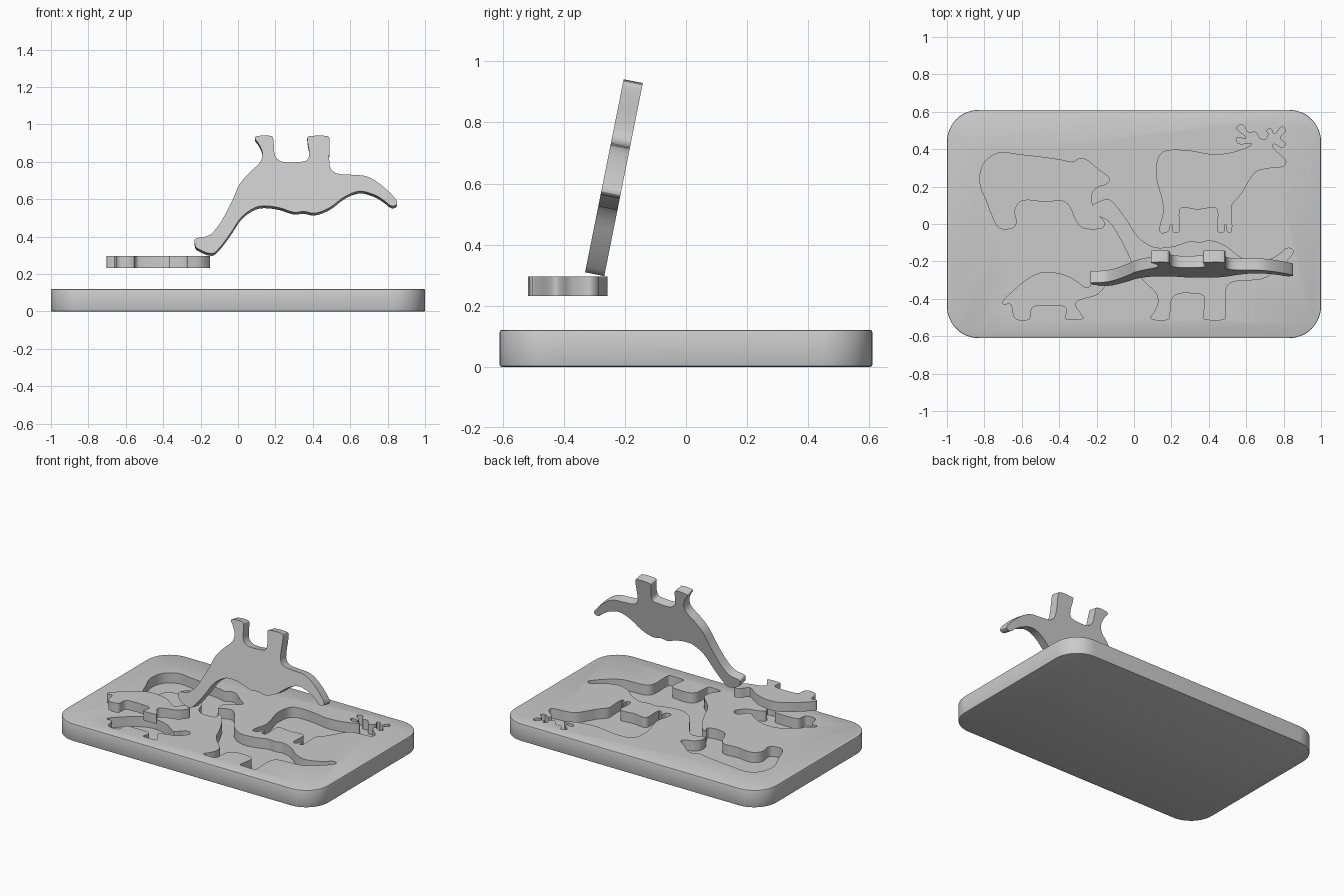
import bpy
import bmesh
import math
from mathutils import Vector, geometry

BOARD_HEIGHT = 0.12
POCKET_FLOOR = 0.05
PIECE_THICKNESS = 0.064

default_cube = bpy.data.objects.get("Cube")
if default_cube:
    bpy.data.objects.remove(default_cube, do_unlink=True)

# Plain grey finish shared by every part
grey = bpy.data.materials.new("plain_grey")
grey.use_nodes = True
grey.diffuse_color = (0.6, 0.6, 0.6, 1)
for node in grey.node_tree.nodes:
    if node.type == "BSDF_PRINCIPLED":
        node.inputs["Base Color"].default_value = grey.diffuse_color

# Animal outlines, in hundredths of a unit, traced clockwise from the rump
BEAR = [(-82, 28), (-79, 34), (-72, 38), (-61, 37), (-48, 35.5), (-38, 34),
        (-33, 33), (-29, 35), (-25, 34), (-19, 29), (-13, 24), (-15, 21.5),
        (-20, 19.5), (-23, 15), (-21, 7), (-16, 1), (-17, -2), (-27, -2),
        (-31, 2), (-34, 9), (-38, 12.5), (-48, 12), (-56, 13), (-61, 12),
        (-64, 7), (-63, 1), (-65, -2), (-72, -2), (-76, 5), (-79, 13),
        (-82, 20)]

DEER = [(12, 26), (13, 35), (17, 39), (30, 39), (42, 37), (52, 38), (61, 41),
        (63, 43), (56, 43), (55, 46), (60, 46), (55, 51), (58, 53), (61, 49),
        (65, 49), (67, 46), (70, 45), (72, 48), (71, 50), (73, 51), (75, 48),
        (79, 52), (81, 50), (78, 46), (81, 43), (79, 41), (75, 43), (74, 41),
        (81, 34), (80, 31), (72, 30), (65, 28), (60, 21), (57, 16), (52, 10),
        (52, 6), (52, -4), (50, -4), (49, 0), (48, -4), (45, -4), (45, 7),
        (43, 9), (34, 8), (26, 9), (24, 7), (24, -4), (21, -4), (20, 0),
        (18, -4), (14, -4), (16, 7), (15, 14), (13, 21)]

DINOSAUR = [(-23, 8), (-23, 5), (-18, 4), (-14, 2), (-9, -4.5), (-3, -16),
            (1, -25), (7, -32), (12, -37), (13, -42), (11, -47), (9, -50),
            (10, -51), (18, -51), (19, -48), (20, -40), (24, -37), (33, -37),
            (37, -38), (38, -42), (37, -50), (38, -51), (48, -51), (49, -49),
            (49, -35), (52, -31), (60, -30), (69, -29), (77, -24), (84, -17),
            (85, -14), (82, -13), (78, -16), (73, -19), (65, -21), (57, -18),
            (49, -12), (41, -9), (35, -10), (30, -9.5), (22, -12), (14, -13),
            (9, -12), (2, -7), (-4, 2), (-10, 10), (-14, 13), (-22, 10)]

TURTLE = [(-70, -41), (-65, -36), (-58, -30), (-50, -26), (-42, -26),
          (-35, -28), (-30, -31), (-25, -34), (-21, -30), (-18, -28.5),
          (-15, -31), (-16, -34), (-20, -38), (-27, -40), (-31, -42),
          (-31, -44), (-27, -50), (-28, -51), (-36, -51), (-37, -50),
          (-36, -46), (-38, -44), (-53, -44), (-55, -46), (-56, -51),
          (-63, -51), (-65, -47), (-66, -43), (-70, -43)]


def smooth_outline(points, steps=4):
    """Run a smooth closed curve through the given outline points."""
    knots = [Vector((x, y, 0)) / 100 for x, y in points]
    count = len(knots)
    tangents = [(knots[(i + 1) % count] - knots[i - 1]).normalized()
                for i in range(count)]
    outline = []
    for i in range(count):
        j = (i + 1) % count
        reach = (knots[j] - knots[i]).length / 3
        outline += geometry.interpolate_bezier(
            knots[i], knots[i] + tangents[i] * reach,
            knots[j] - tangents[j] * reach, knots[j], steps + 1)[:-1]
    return outline


def rounded_rectangle(half_x, half_y, radius, steps=12):
    """Closed outline of a rectangle with round corners."""
    outline = []
    corners = [(1, 1), (-1, 1), (-1, -1), (1, -1)]
    for quarter, (sx, sy) in enumerate(corners):
        for step in range(steps + 1):
            angle = (quarter + step / steps) * math.pi / 2
            outline.append(Vector((sx * (half_x - radius) + radius * math.cos(angle),
                                   sy * (half_y - radius) + radius * math.sin(angle), 0)))
    return outline


def make_slab(name, outline, bottom, top):
    """Extrude a flat outline into a slab between two heights."""
    bm = bmesh.new()
    verts = [bm.verts.new((p.x, p.y, bottom)) for p in outline]
    face = bm.faces.new(verts)
    raised = bmesh.ops.extrude_face_region(bm, geom=[face], use_keep_orig=True)
    for item in raised["geom"]:
        if isinstance(item, bmesh.types.BMVert):
            item.co.z = top
    bmesh.ops.recalc_face_normals(bm, faces=bm.faces)
    mesh = bpy.data.meshes.new(name)
    bm.to_mesh(mesh)
    bm.free()
    mesh.materials.append(grey)
    slab = bpy.data.objects.new(name, mesh)
    bpy.context.collection.objects.link(slab)
    return slab


def select_only(obj):
    bpy.ops.object.select_all(action="DESELECT")
    obj.select_set(True)
    bpy.context.view_layer.objects.active = obj


def shade(obj):
    select_only(obj)
    bpy.ops.object.shade_smooth_by_angle(angle=math.radians(28))


# Tray board with softened edges
board = make_slab("board", rounded_rectangle(1, 0.61, 0.17), 0, BOARD_HEIGHT)
bevel = board.modifiers.new("soft_edges", "BEVEL")
bevel.width = 0.006
bevel.segments = 2
bevel.limit_method = "ANGLE"
select_only(board)
bpy.ops.object.modifier_apply(modifier=bevel.name)

# Animal pockets sunk into the board
outlines = {"bear": smooth_outline(BEAR), "deer": smooth_outline(DEER),
            "dinosaur": smooth_outline(DINOSAUR), "turtle": smooth_outline(TURTLE)}
for animal, outline in outlines.items():
    cutter = make_slab(animal + "_cutter", outline, POCKET_FLOOR, BOARD_HEIGHT + 0.1)
    cutter.hide_render = True
    pocket = board.modifiers.new(animal + "_pocket", "BOOLEAN")
    pocket.operation = "DIFFERENCE"
    pocket.solver = "EXACT"
    pocket.object = cutter
    select_only(board)
    bpy.ops.object.modifier_apply(modifier=pocket.name)
    bpy.data.objects.remove(cutter, do_unlink=True)
shade(board)

# Turtle piece hovering flat above its pocket
turtle = make_slab("turtle_piece", outlines["turtle"], 0, PIECE_THICKNESS)
turtle.location.z = 0.232
shade(turtle)

# Dinosaur piece lifted out, upside down and leaning back
dinosaur = make_slab("dinosaur_piece", outlines["dinosaur"], 0, PIECE_THICKNESS)
dinosaur.rotation_euler.x = math.radians(-101.3)
dinosaur.location = (0, -0.305, 0.437)
shade(dinosaur)
